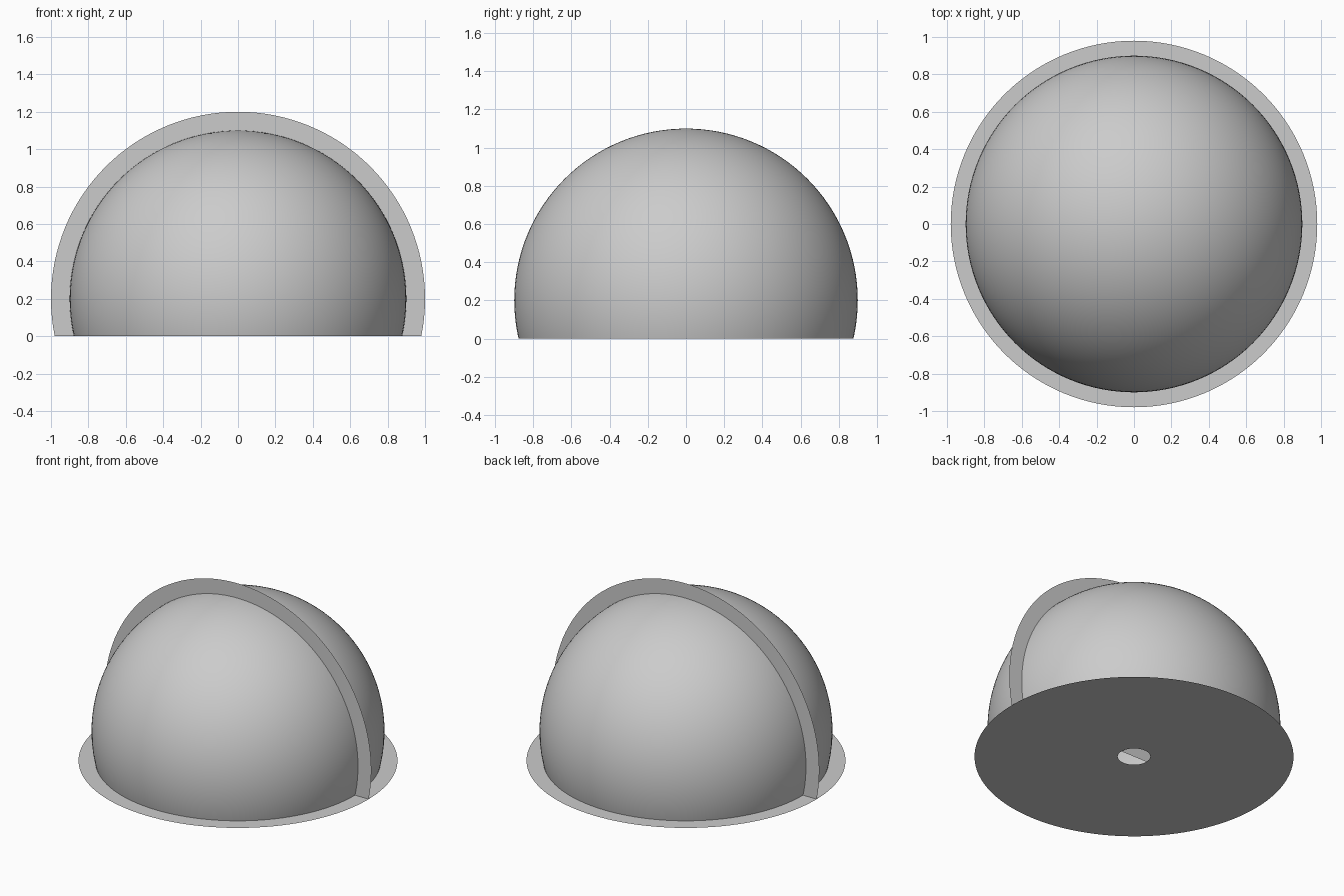
import bpy, bmesh, math
from mathutils import Matrix

cube = bpy.data.objects.get("Cube")
if cube:
    bpy.data.objects.remove(cube, do_unlink=True)

CENTRE_Z = 0.2
DOME_R, FIN_R, HOLE_R = 0.9, 1.0, 0.1
BASE_R = math.sqrt(FIN_R ** 2 - CENTRE_Z ** 2)
SEGMENTS = 128

grey = bpy.data.materials.new("plain_grey")
grey.use_nodes = True
colour = (0.6, 0.6, 0.6, 1)
grey.diffuse_color = colour
grey.node_tree.nodes["Principled BSDF"].inputs["Base Color"].default_value = colour


def add_part(name, bm, smooth=False):
    mesh = bpy.data.meshes.new(name)
    for face in bm.faces:
        face.smooth = smooth
    bm.to_mesh(mesh)
    bm.free()
    mesh.materials.append(grey)
    obj = bpy.data.objects.new(name, mesh)
    bpy.context.collection.objects.link(obj)
    return obj


def cut_at_ground(bm):
    bmesh.ops.bisect_plane(bm, geom=bm.verts[:] + bm.edges[:] + bm.faces[:],
                           plane_co=(0, 0, 0), plane_no=(0, 0, 1), clear_inner=True)


# Open dome: a sphere cut off below its equator
bm = bmesh.new()
bmesh.ops.create_uvsphere(bm, u_segments=SEGMENTS, v_segments=SEGMENTS // 2, radius=DOME_R,
                          matrix=Matrix.Translation((0, 0, CENTRE_Z)))
cut_at_ground(bm)
add_part("dome", bm, smooth=True)

# Thin upright sheet that crosses the dome and stands proud as a crest
bm = bmesh.new()
upright = Matrix.Translation((0, 0, CENTRE_Z)) @ Matrix.Rotation(math.pi / 2, 4, "X")
bmesh.ops.create_circle(bm, cap_ends=True, segments=SEGMENTS, radius=FIN_R, matrix=upright)
cut_at_ground(bm)
add_part("crest_sheet", bm)

# Thin base sheet with a small round hole, facing down
bm = bmesh.new()
for radius in (HOLE_R, BASE_R):
    bmesh.ops.create_circle(bm, segments=SEGMENTS, radius=radius)
bmesh.ops.bridge_loops(bm, edges=bm.edges[:])
bm.normal_update()
bmesh.ops.reverse_faces(bm, faces=[f for f in bm.faces if f.normal.z > 0])
add_part("base_sheet", bm)
